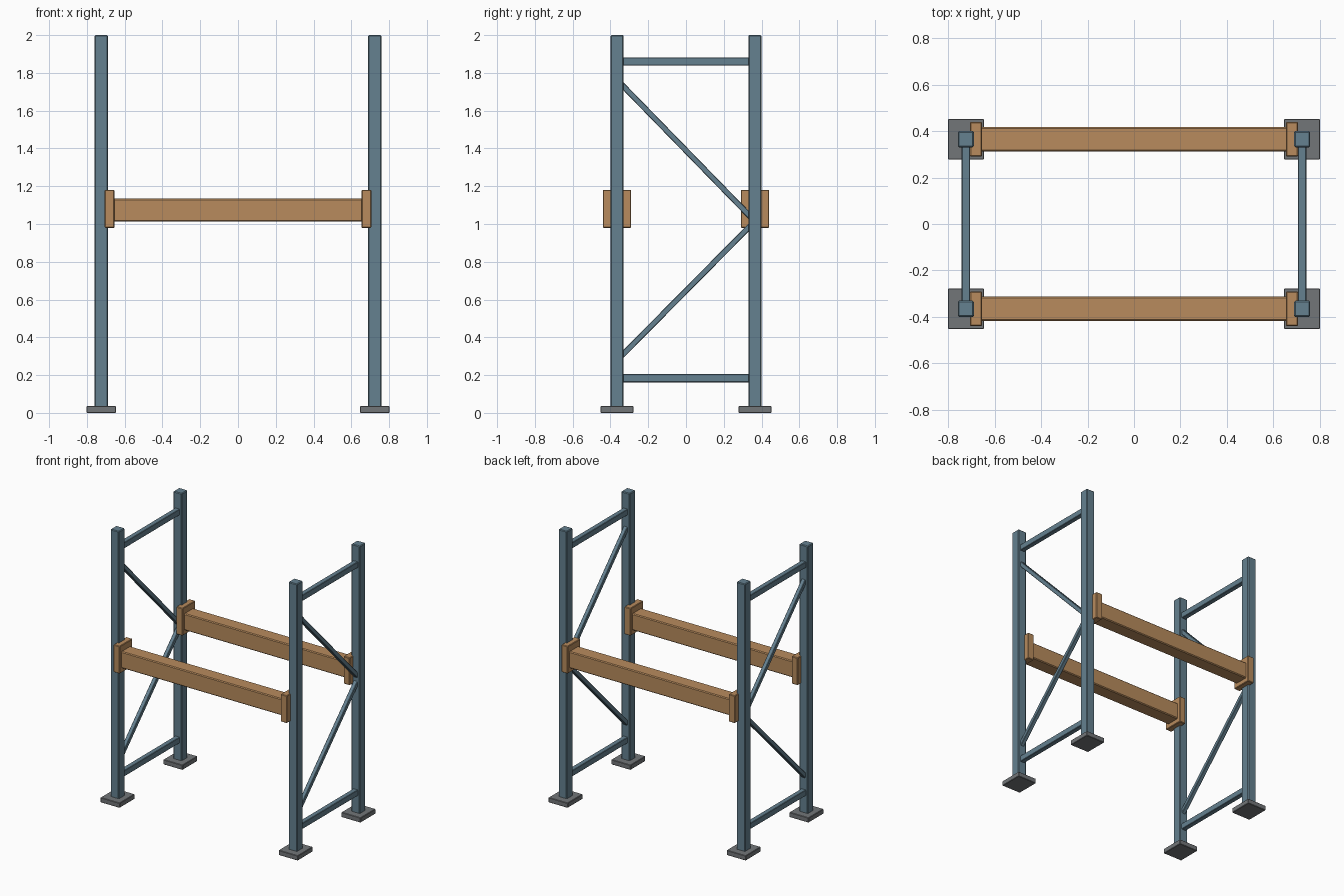
import bpy
import bmesh
from math import atan2, hypot

if "Cube" in bpy.data.objects:
    bpy.data.objects.remove(bpy.data.objects["Cube"])

PX, PY = 0.724, 0.365      # upright centre positions
POST = 0.069               # upright width
BEAM_Z = 1.08


def material(name, rgb):
    m = bpy.data.materials.new(name)
    m.diffuse_color = (*rgb, 1)
    m.use_nodes = True
    m.node_tree.nodes["Principled BSDF"].inputs["Base Color"].default_value = m.diffuse_color
    return m


steel_blue = material("blue_steel", (0.13, 0.22, 0.28))
orange = material("orange_steel", (0.48, 0.26, 0.11))
grey = material("grey_steel", (0.17, 0.18, 0.19))


def box(name, loc, size, mat, chamfer=0.0, rot_x=0.0):
    bm = bmesh.new()
    bmesh.ops.create_cube(bm, size=1)
    bmesh.ops.scale(bm, vec=size, verts=bm.verts)
    mesh = bpy.data.meshes.new(name)
    bm.to_mesh(mesh)
    bm.free()
    mesh.materials.append(mat)
    ob = bpy.data.objects.new(name, mesh)
    ob.location = loc
    ob.rotation_euler.x = rot_x
    bpy.context.collection.objects.link(ob)
    if chamfer:
        bev = ob.modifiers.new("edge_chamfer", "BEVEL")
        bev.width = chamfer
        bev.segments = 1
    return ob


def brace(name, x, a, b):
    # Diagonal bar between two (y, z) points
    dy, dz = b[0] - a[0], b[1] - a[1]
    box(name, (x, (a[0] + b[0]) / 2, (a[1] + b[1]) / 2),
        (0.03, hypot(dy, dz), 0.03), steel_blue, 0.003, atan2(dz, dy))


for sx, side in ((-1, "left"), (1, "right")):
    x = sx * PX
    # Uprights, feet and beam end connectors
    for sy, face in ((-1, "front"), (1, "back")):
        tag = f"{face}_{side}"
        y = sy * PY
        box(f"foot_plate_{tag}", (x, y, 0.018), (0.156, 0.174, 0.036), grey, 0.003)
        box(f"upright_{tag}", (x, y, 1.01), (POST, POST, 1.98), steel_blue, 0.005)
        box(f"beam_connector_{tag}", (sx * 0.68, y, BEAM_Z), (0.051, 0.15, 0.202), orange, 0.004)
    # Horizontal struts
    for z, level in ((0.184, "lower"), (1.86, "upper")):
        box(f"{level}_strut_{side}", (x, 0, z), (0.037, 2 * PY - POST + 0.02, 0.044), steel_blue, 0.003)
    # Diagonal braces meeting at the back upright
    brace(f"lower_brace_{side}", x, (-0.35, 0.293), (0.35, 1.0))
    brace(f"upper_brace_{side}", x, (-0.35, 1.748), (0.35, 1.03))

# Load beams
for sy, face in ((-1, "front"), (1, "back")):
    box(f"load_beam_{face}", (0, sy * PY, 1.073), (1.33, 0.105, 0.122), orange, 0.006)
